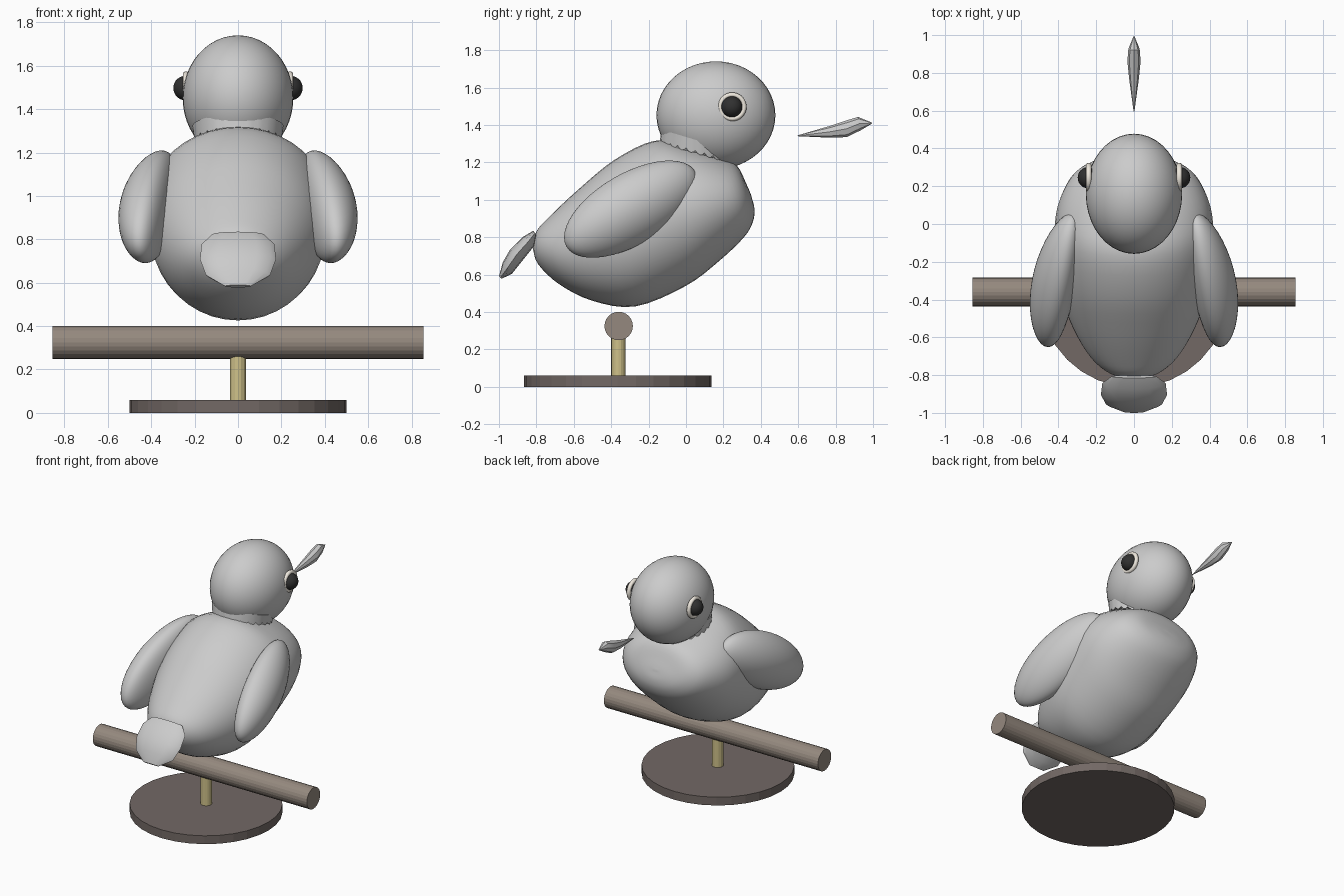
import bpy, bmesh
from math import cos, sin, pi, sqrt
from mathutils import Matrix, Vector

if "Cube" in bpy.data.objects:
    bpy.data.objects.remove(bpy.data.objects["Cube"])


def material(name, rgb):
    m = bpy.data.materials.new(name)
    m.diffuse_color = (*rgb, 1)
    m.use_nodes = True
    m.node_tree.nodes["Principled BSDF"].inputs["Base Color"].default_value = m.diffuse_color
    return m


PERCH = material("perch_brown", (0.30, 0.25, 0.21))
BASE = material("base_brown", (0.17, 0.14, 0.13))
BRASS = material("brass", (0.62, 0.53, 0.25))
BLACK = material("eye_black", (0.03, 0.03, 0.03))
IVORY = material("ivory", (0.85, 0.80, 0.72))


def finish(name, bm, mat=None, smooth=None):
    bmesh.ops.recalc_face_normals(bm, faces=bm.faces[:])
    me = bpy.data.meshes.new(name)
    bm.to_mesh(me)
    bm.free()
    ob = bpy.data.objects.new(name, me)
    bpy.context.collection.objects.link(ob)
    if mat:
        me.materials.append(mat)
    if smooth:
        bpy.ops.object.select_all(action='DESELECT')
        ob.select_set(True)
        bpy.context.view_layer.objects.active = ob
        bpy.ops.object.shade_smooth_by_angle(angle=smooth)
    return ob


def bridge(bm, rings, caps=True):
    """Join vertex rings of equal length with quads."""
    n = len(rings[0])
    for a, b in zip(rings, rings[1:]):
        for i in range(n):
            j = (i + 1) % n
            bm.faces.new((a[i], a[j], b[j], b[i]))
    if caps:
        bm.faces.new(rings[0])
        bm.faces.new(rings[-1])


def loft(name, stations, sides, steps, smooth):
    """Elliptical sections: (top y, top z, bottom y, bottom z, half width)."""
    ends = [stations[0]] + stations + [stations[-1]]
    rows = []
    for k in range(1, len(ends) - 2):
        for s in range(steps):
            t = s / steps
            rows.append([0.5 * (2 * q + (r - p) * t + (2 * p - 5 * q + 4 * r - u) * t * t
                                + (3 * q - p - 3 * r + u) * t ** 3)
                         for p, q, r, u in zip(*ends[k - 1:k + 3])])
    rows.append(stations[-1])
    bm = bmesh.new()
    rings = []
    for ty, tz, by, bz, w in rows:
        top, low = Vector((0, ty, tz)), Vector((0, by, bz))
        mid, half = (top + low) / 2, (top - low) / 2
        rings.append([bm.verts.new(mid + half * cos(2 * pi * i / sides)
                                   + Vector((w * sin(2 * pi * i / sides), 0, 0)))
                      for i in range(sides)])
    bridge(bm, rings)
    return finish(name, bm, None, smooth)


def ellipsoid(name, loc, radii, mat=None):
    bm = bmesh.new()
    bmesh.ops.create_uvsphere(bm, u_segments=40, v_segments=24, radius=1,
                              matrix=Matrix.LocRotScale(loc, None, radii))
    return finish(name, bm, mat, pi)


def cylinder(name, loc, r, length, mat, sides, along_x=False):
    rot = Matrix.Rotation(pi / 2, 4, 'Y') if along_x else Matrix()
    bm = bmesh.new()
    bmesh.ops.create_cone(bm, cap_ends=True, segments=sides, radius1=r, radius2=r,
                          depth=length, matrix=Matrix.Translation(loc) @ rot)
    return finish(name, bm, mat)


# Stand
cylinder("base", (0, -0.365, 0.03), 0.5, 0.06, BASE, 32)
cylinder("post", (0, -0.362, 0.16), 0.038, 0.22, BRASS, 16)
cylinder("perch", (0, -0.36, 0.325), 0.076, 1.71, PERCH, 24, True)

# Body, leaning egg lofted from tail to chest
loft("body", [
    (-0.818, 0.745, -0.818, 0.735, 0.01),
    (-0.80, 0.83, -0.79, 0.655, 0.12),
    (-0.73, 0.91, -0.68, 0.55, 0.23),
    (-0.57, 1.06, -0.50, 0.46, 0.33),
    (-0.38, 1.215, -0.27, 0.43, 0.40),
    (-0.17, 1.315, 0.0, 0.54, 0.42),
    (0.0, 1.29, 0.18, 0.675, 0.405),
    (0.17, 1.235, 0.31, 0.80, 0.335),
    (0.27, 1.185, 0.357, 0.88, 0.24),
    (0.325, 1.08, 0.366, 0.95, 0.11),
    (0.35, 1.02, 0.352, 1.01, 0.01)], 40, 4, pi)

# Tail and the faceted spindle in front of the head
loft("tail", [
    (-0.815, 0.835, -0.80, 0.81, 0.12),
    (-0.875, 0.80, -0.81, 0.755, 0.168),
    (-0.94, 0.735, -0.87, 0.68, 0.175),
    (-0.98, 0.665, -0.93, 0.605, 0.148),
    (-1.0, 0.59, -0.985, 0.578, 0.06)], 12, 1, 0.6)
loft("beak", [
    (0.595, 1.344, 0.595, 1.340, 0.002),
    (0.77, 1.395, 0.77, 1.332, 0.026),
    (0.86, 1.425, 0.86, 1.335, 0.035),
    (0.92, 1.443, 0.935, 1.372, 0.030),
    (0.995, 1.412, 0.995, 1.408, 0.002)], 8, 1, 0.6)

# Head
ellipsoid("head", (0, 0.16, 1.452), (0.255, 0.318, 0.288))

# Scalloped feather collar at the nape
bm = bmesh.new()
rings = [[], []]
for i in range(96):
    a = 2 * pi * i / 96
    y = 0.05 + 0.18 * sin(a)
    rings[0].append(bm.verts.new((0.21 * cos(a), y, 1.375 - 0.3 * (y + 0.13))))
    z = 1.318 - 0.3 * (y + 0.13) - 0.018 * abs(sin(12 * a))
    rings[1].append(bm.verts.new((0.2 * cos(a), 0.05 + 0.19 * sin(a), z)))
bridge(bm, rings, True)
finish("collar", bm, None, 0.6)

# Mirrored wings and eyes
for side, tag in ((-1, "left"), (1, "right")):
    bm = bmesh.new()
    bmesh.ops.create_uvsphere(bm, u_segments=40, v_segments=24, radius=1)
    for v in bm.verts:
        w, u, t = v.co
        v.co = (side * (0.39 - 0.065 * u + 0.12 * w + 0.03 * w * w),
                -0.295 + 0.357 * u, 0.95 + 0.15 * u + 0.212 * t)
    finish(tag + "_wing", bm, None, pi)

    ellipsoid(tag + "_eye", (side * 0.243, 0.245, 1.497), (0.055, 0.056, 0.056), BLACK)
    bm = bmesh.new()
    rings = []
    for i in range(33):
        a = 2 * pi * (i % 32) / 32
        rings.append(rings[0] if i == 32 else [
            bm.verts.new((side * 0.240 + 0.015 * sin(b),
                          0.247 + (0.064 + 0.013 * cos(b)) * cos(a),
                          1.497 + (0.064 + 0.013 * cos(b)) * sin(a)))
            for b in (2 * pi * k / 10 for k in range(10))])
    bridge(bm, rings, False)
    finish(tag + "_eye_ring", bm, IVORY, pi)
